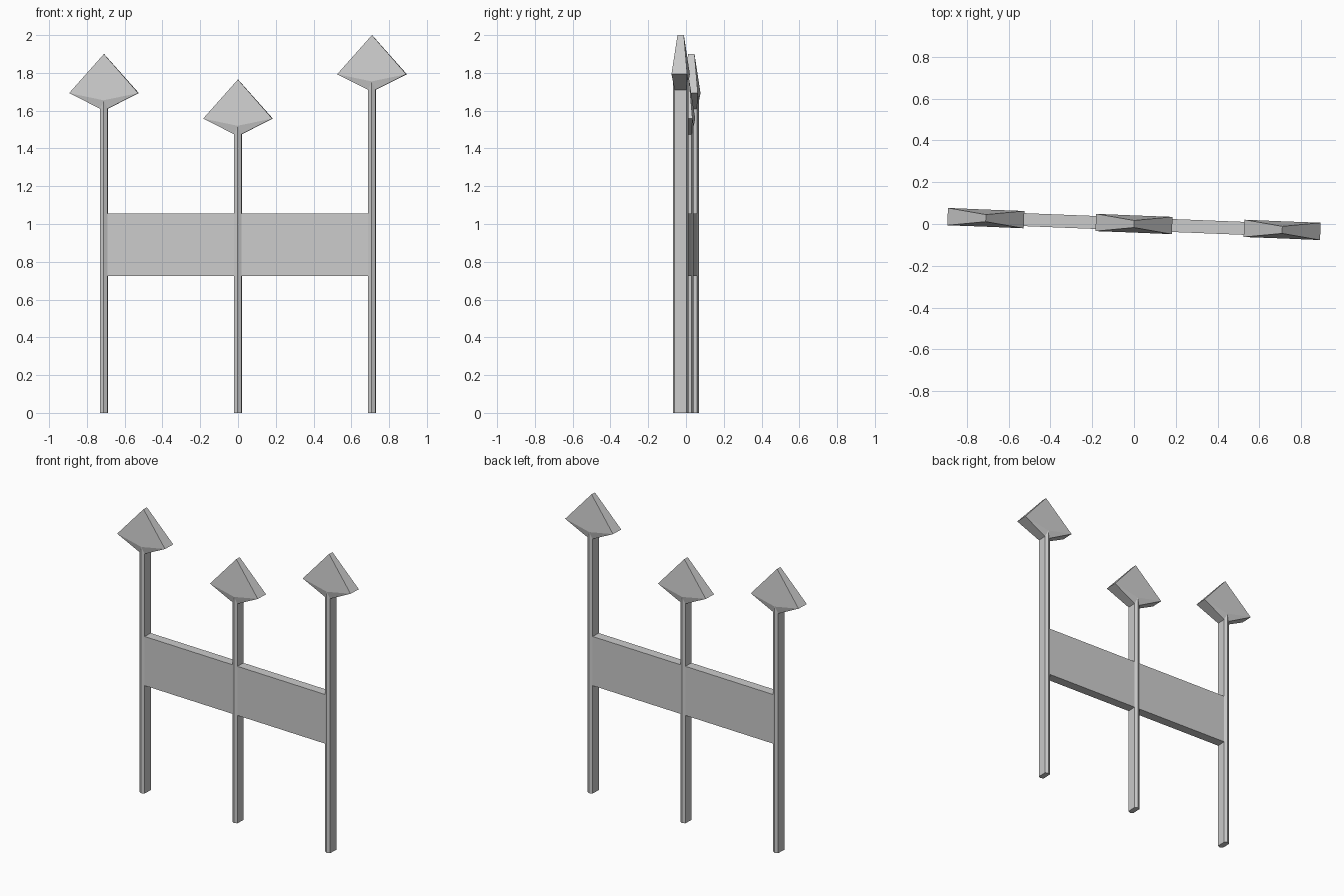
import bpy
import bmesh
from math import radians, sin, cos
from mathutils import Matrix

if "Cube" in bpy.data.objects:
    bpy.data.objects.remove(bpy.data.objects["Cube"], do_unlink=True)

grey = bpy.data.materials.new("plain grey")
grey.use_nodes = True
colour = (0.6, 0.6, 0.6, 1)
grey.diffuse_color = colour
grey.node_tree.nodes["Principled BSDF"].inputs["Base Color"].default_value = colour

TURN = Matrix.Rotation(radians(-2.27), 4, "Z")
HALF_W, SIDE_Y, RIDGE_Y = 0.019, 0.031, 0.041
SPACING = 0.71


def add_object(name, bm, offset):
    bmesh.ops.recalc_face_normals(bm, faces=bm.faces)
    mesh = bpy.data.meshes.new(name)
    bm.to_mesh(mesh)
    bm.free()
    mesh.materials.append(grey)
    obj = bpy.data.objects.new(name, mesh)
    obj.matrix_world = TURN @ Matrix.Translation(offset)
    bpy.context.collection.objects.link(obj)
    return obj


def make_post(name, x, height):
    # Six-sided bar with a ridge on its front and back
    bm = bmesh.new()
    outline = [(0, -RIDGE_Y), (HALF_W, -SIDE_Y), (HALF_W, SIDE_Y),
               (0, RIDGE_Y), (-HALF_W, SIDE_Y), (-HALF_W, -SIDE_Y)]
    base = bm.faces.new([bm.verts.new((px, py, 0)) for px, py in outline])
    top = bmesh.ops.extrude_face_region(bm, geom=[base])["geom"]
    for v in top:
        if isinstance(v, bmesh.types.BMVert):
            # The top follows the chevron under the spearhead
            v.co.z = height + (0.045 if abs(v.co.x) < 0.001 else 0)
    add_object(name, bm, (x, 0, 0))


def make_head(name, x, z):
    # Kite-shaped head, thin at the tip and wide at the shoulders
    bm = bmesh.new()
    rings = []
    for s in (-1, 1):
        points = [(0, 0.017, 0.29), (-0.183, 0.0415, 0.083),
                  (-HALF_W, SIDE_Y, 0), (0, RIDGE_Y, 0.045),
                  (HALF_W, SIDE_Y, 0), (0.183, 0.0415, 0.083)]
        ring = [bm.verts.new((px, s * py, pz)) for px, py, pz in points]
        tip, left, low_l, ridge, low_r, right = ring
        for face in ((tip, left, ridge, right), (left, low_l, ridge),
                     (ridge, low_r, right)):
            bm.faces.new(face)
        rings.append([tip, left, low_l, low_r, right])
    # Sloping edges between front and back
    front, back = rings
    for i in (0, 1, 3, 4):
        j = (i + 1) % 5
        bm.faces.new((front[i], front[j], back[j], back[i]))
    add_object(name, bm, (x, 0, z))


def make_board(name, x):
    # Flat board spanning two neighbouring posts
    bm = bmesh.new()
    bmesh.ops.create_cube(bm, size=1)
    bmesh.ops.scale(bm, verts=bm.verts,
                    vec=(SPACING - 2 * HALF_W, 2 * SIDE_Y, 0.33))
    add_object(name, bm, (x, 0, 0.89))


for side, i, height in (("right", -1, 1.61), ("middle", 0, 1.475), ("left", 1, 1.71)):
    make_post(side + "_post", i * SPACING, height)
    make_head(side + "_spearhead", i * SPACING, height)
for side, i in (("right", -0.5), ("left", 0.5)):
    make_board(side + "_board", i * SPACING)
